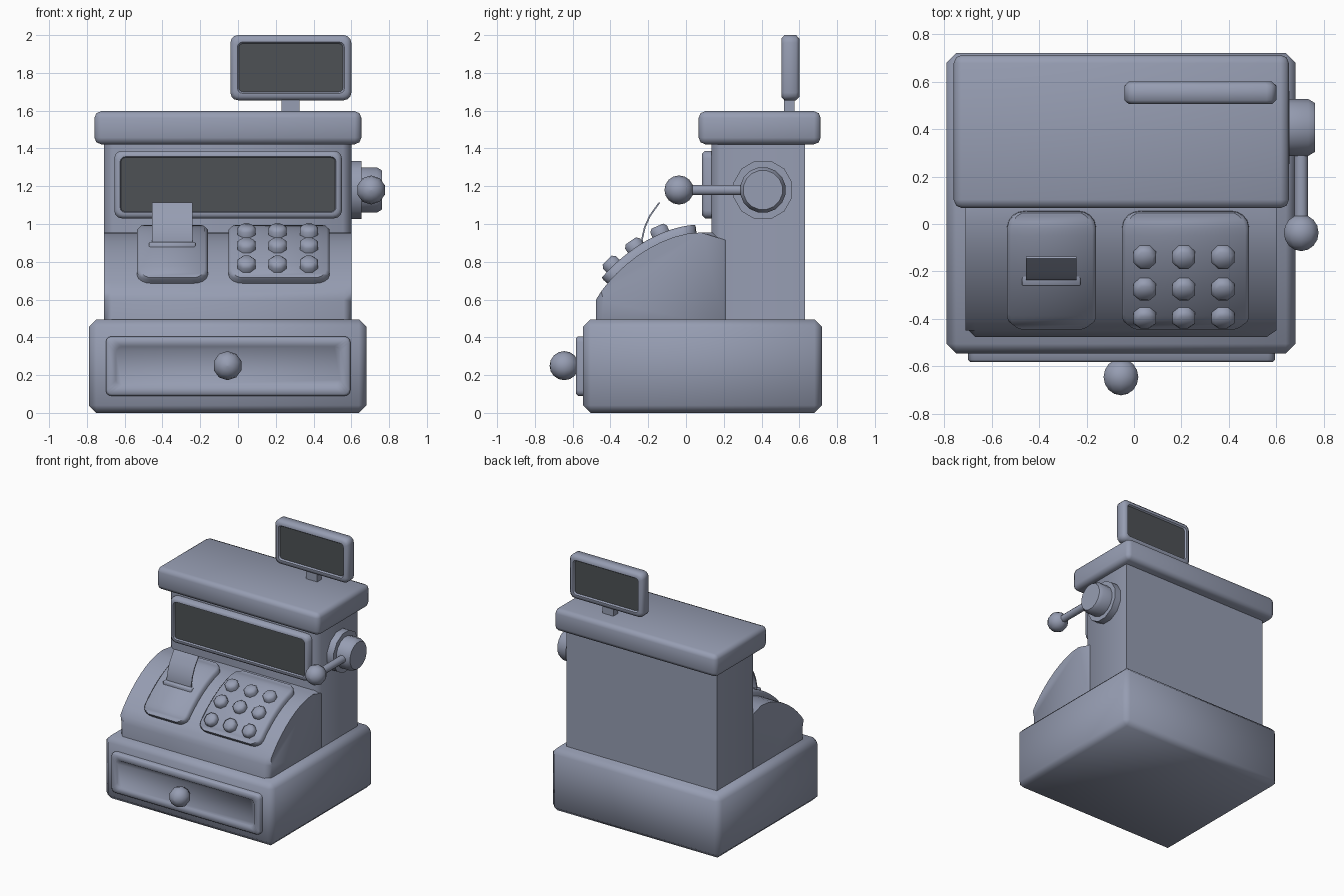
import bpy, bmesh, math
from mathutils import Vector

if "Cube" in bpy.data.objects:
    bpy.data.objects.remove(bpy.data.objects["Cube"])


def material(name, rgb):
    m = bpy.data.materials.new(name)
    m.diffuse_color = (*rgb, 1)
    m.use_nodes = True
    m.node_tree.nodes["Principled BSDF"].inputs["Base Color"].default_value = m.diffuse_color
    return m


GREY = material("blue grey", (0.305, 0.337, 0.445))
DARK = material("dark screen", (0.075, 0.083, 0.09))


def finish(name, bm, angle=50):
    bmesh.ops.recalc_face_normals(bm, faces=bm.faces)
    me = bpy.data.meshes.new(name)
    bm.to_mesh(me)
    bm.free()
    me.materials.append(GREY)
    me.materials.append(DARK)
    me.shade_smooth()
    me.set_sharp_from_angle(angle=math.radians(angle))
    ob = bpy.data.objects.new(name, me)
    bpy.context.collection.objects.link(ob)
    return ob


def skin(bm, loops, closed=True):
    """Bridge equal-length point loops; returns the vertex loops."""
    vs = [[bm.verts.new(p) for p in loop] for loop in loops]
    n = len(vs[0])
    for a, b in zip(vs, vs[1:]):
        for i in range(n if closed else n - 1):
            j = (i + 1) % n
            bm.faces.new((a[i], a[j], b[j], b[i]))
    return vs


def box(name, x0, x1, y0, y1, z0, z1, bevel=0.0, segments=1):
    bm = bmesh.new()
    vs = skin(bm, [[(x0, y0, z), (x1, y0, z), (x1, y1, z), (x0, y1, z)] for z in (z0, z1)])
    bm.faces.new(vs[0])
    bm.faces.new(vs[1])
    if bevel:
        bmesh.ops.bevel(bm, geom=bm.edges[:], offset=bevel, segments=segments,
                        profile=0.5, affect='EDGES')
    return finish(name, bm)


def rounded_rect(x0, x1, z0, z1, r, y, n=3):
    pts = []
    for k, (cx, cz) in enumerate([(x1 - r, z1 - r), (x0 + r, z1 - r), (x0 + r, z0 + r), (x1 - r, z0 + r)]):
        for i in range(n + 1):
            a = math.pi / 2 * (k + i / n)
            pts.append((cx + r * math.cos(a), y, cz + r * math.sin(a)))
    return pts


def panel(name, rect, steps, dark=(False, False)):
    """Rounded panel facing y: steps are (inset, radius, y), from one cap to the other."""
    x0, x1, z0, z1 = rect
    bm = bmesh.new()
    vs = skin(bm, [rounded_rect(x0 + d, x1 - d, z0 + d, z1 - d, r, y) for d, r, y in steps])
    for loop, is_dark in ((vs[0], dark[0]), (vs[-1], dark[1])):
        bm.faces.new(loop).material_index = int(is_dark)
    return finish(name, bm)


def lathe(name, profile, origin, axis, sides):
    """Revolve (radius, height) points around an axis."""
    q = Vector((0, 0, 1)).rotation_difference(Vector(axis))
    bm = bmesh.new()
    loops = []
    for r, h in profile:
        loops.append([Vector(origin) + q @ Vector((r * math.cos(a), r * math.sin(a), h))
                      for a in ((i + 0.5) * 2 * math.pi / sides for i in range(sides))])
    vs = skin(bm, loops)
    bm.faces.new(vs[0])
    bm.faces.new(vs[-1])
    return finish(name, bm)


def ball(name, centre, radius):
    prof = [(radius * max(math.sin(math.pi * i / 8), 0.02), -radius * math.cos(math.pi * i / 8))
            for i in range(9)]
    return lathe(name, prof, centre, (0, -1, 0), 10)


# curved front slope: cubic arc in the y-z plane
ARC = [Vector(p) for p in ((-0.476, 0.60), (-0.40, 0.74), (-0.16, 0.955), (0.08, 0.955))]


def slope(t, off=0.0):
    a, b, c, d = ARC
    u = 1 - t
    p = a * u**3 + b * 3 * u * u * t + c * 3 * u * t * t + d * t**3
    g = ((b - a) * u * u + (c - b) * 2 * u * t + (d - c) * t * t).normalized()
    n = Vector((-g.y, g.x))
    return p + n * off, n


# base and drawer
box("base", -0.79, 0.68, -0.545, 0.72, 0, 0.495, 0.04)
panel("drawer_front", (-0.70, 0.595, 0.09, 0.405),
      [(0, 0.03, -0.52), (0, 0.03, -0.572), (0.01, 0.025, -0.582),
       (0.048, 0.03, -0.582), (0.055, 0.03, -0.572)])
ball("drawer_knob", (-0.055, -0.645, 0.25), 0.077)
lathe("drawer_knob_stem", [(0.03, 0), (0.03, 0.06)], (-0.055, -0.56, 0.25), (0, -1, 0), 8)

# sloped front body, side edges chamfered
bm = bmesh.new()
prof = [(-0.476, 0.42)] + [tuple(slope(i / 10)[0]) for i in range(11)] + [(0.25, 0.955), (0.25, 0.42)]
ends = skin(bm, [[(x, y, z) for y, z in prof] for x in (-0.71, 0.60)])
caps = [bm.faces.new(e) for e in ends]
bmesh.ops.bevel(bm, geom=[e for f in caps for e in f.edges], offset=0.04, segments=1,
                affect='EDGES')
finish("sloped_front", bm)

# upright cabinet with chamfered front corners
bm = bmesh.new()
plan = [(-0.71, 0.63), (-0.71, 0.18), (-0.665, 0.135), (0.555, 0.135), (0.60, 0.18), (0.60, 0.63)]
ends = skin(bm, [[(x, y, z) for x, y in plan] for z in (0.42, 1.46)])
for e in ends:
    bm.faces.new(e)
finish("cabinet", bm)
box("roof", -0.76, 0.653, 0.067, 0.713, 1.422, 1.597, 0.035, 2)

# front screen
panel("front_screen", (-0.655, 0.55, 1.03, 1.387),
      [(0, 0.04, 0.16), (0, 0.04, 0.10), (0.015, 0.035, 0.085),
       (0.03, 0.03, 0.085), (0.036, 0.02, 0.098)], (False, True))

# raised display on a post, screens on both sides
panel("top_display", (-0.04, 0.60, 1.655, 2.0),
      [(0.045, 0.02, 0.517), (0.037, 0.025, 0.505), (0.018, 0.03, 0.505), (0, 0.04, 0.522),
       (0, 0.04, 0.583), (0.018, 0.03, 0.60), (0.037, 0.025, 0.60), (0.045, 0.02, 0.588)],
      (True, True))
box("display_post", 0.23, 0.325, 0.52, 0.575, 1.57, 1.68)


# rounded pads draped over the slope
def pad(name, x0, x1, t0=0.19, t1=0.965, rows=16, r=0.075):
    length = 0.60
    cx, half = (x0 + x1) / 2, (x1 - x0) / 2
    bm = bmesh.new()
    loops = []
    params = [0, 0.008, 0.03, 0.07, 0.12] + [0.12 + 0.76 * i / rows for i in range(1, rows)]
    params += [0.88, 0.93, 0.97, 0.992, 1]
    for s in params:
        edge = min(s, 1 - s) * length
        k = max(r - edge, 0)
        w = half - (r - math.sqrt(max(r * r - k * k, 0)))
        top = 0.026 if edge < 0.003 else 0.042
        row = []
        for px, off in ((-w, -0.02), (-w, 0.026), (-w + 0.016, top),
                        (w - 0.016, top), (w, 0.026), (w, -0.02)):
            p, _ = slope(t0 + (t1 - t0) * s, off)
            row.append((cx + px, p.x, p.y))
        loops.append(row)
    vs = skin(bm, loops)
    bm.faces.new(vs[0])
    bm.faces.new(vs[-1])
    return finish(name, bm)


pad("printer_pad", -0.535, -0.16)
pad("key_pad", -0.05, 0.485)

# nine keys standing on the slope
for row, target in enumerate(((-0.40, 0.79), (-0.285, 0.90), (-0.145, 0.975))):
    t = min((i / 200 for i in range(201)),
            key=lambda t: (slope(t, 0.06)[0] - Vector(target)).length)
    p, n = slope(t, 0.03)
    for col, x in enumerate((0.045, 0.21, 0.375)):
        lathe(f"key_{row}_{col}", [(0.052, 0), (0.052, 0.038), (0.036, 0.055)],
              (x, p.x, p.y), (0, n.x, n.y), 8)

# receipt slot and curled paper
box("receipt_slot", -0.472, -0.225, -0.262, -0.19, 0.86, 0.905, 0.006)
curl = [(-0.235, 0.87), (-0.237, 0.92), (-0.222, 0.985), (-0.195, 1.045), (-0.145, 1.115)]
bm = bmesh.new()
ring = curl + [(y + 0.008, z - 0.003) for y, z in reversed(curl)]
ends = skin(bm, [[(x, y, z) for y, z in ring] for x in (-0.455, -0.242)])
for e in ends:
    bm.faces.new(e)
finish("receipt_paper", bm)

# side crank
HUB = (0.58, 0.407, 1.18)
lathe("crank_flange", [(0.16, 0), (0.16, 0.075)], HUB, (1, 0, 0), 12)
lathe("crank_hub", [(0.122, 0.05), (0.122, 0.155), (0.105, 0.183)], HUB, (1, 0, 0), 16)
lathe("crank_arm", [(0.03, 0), (0.03, 0.42)], (0.705, 0.38, 1.18), (0, -1, 0), 8)
ball("crank_ball", (0.705, -0.037, 1.18), 0.077)
